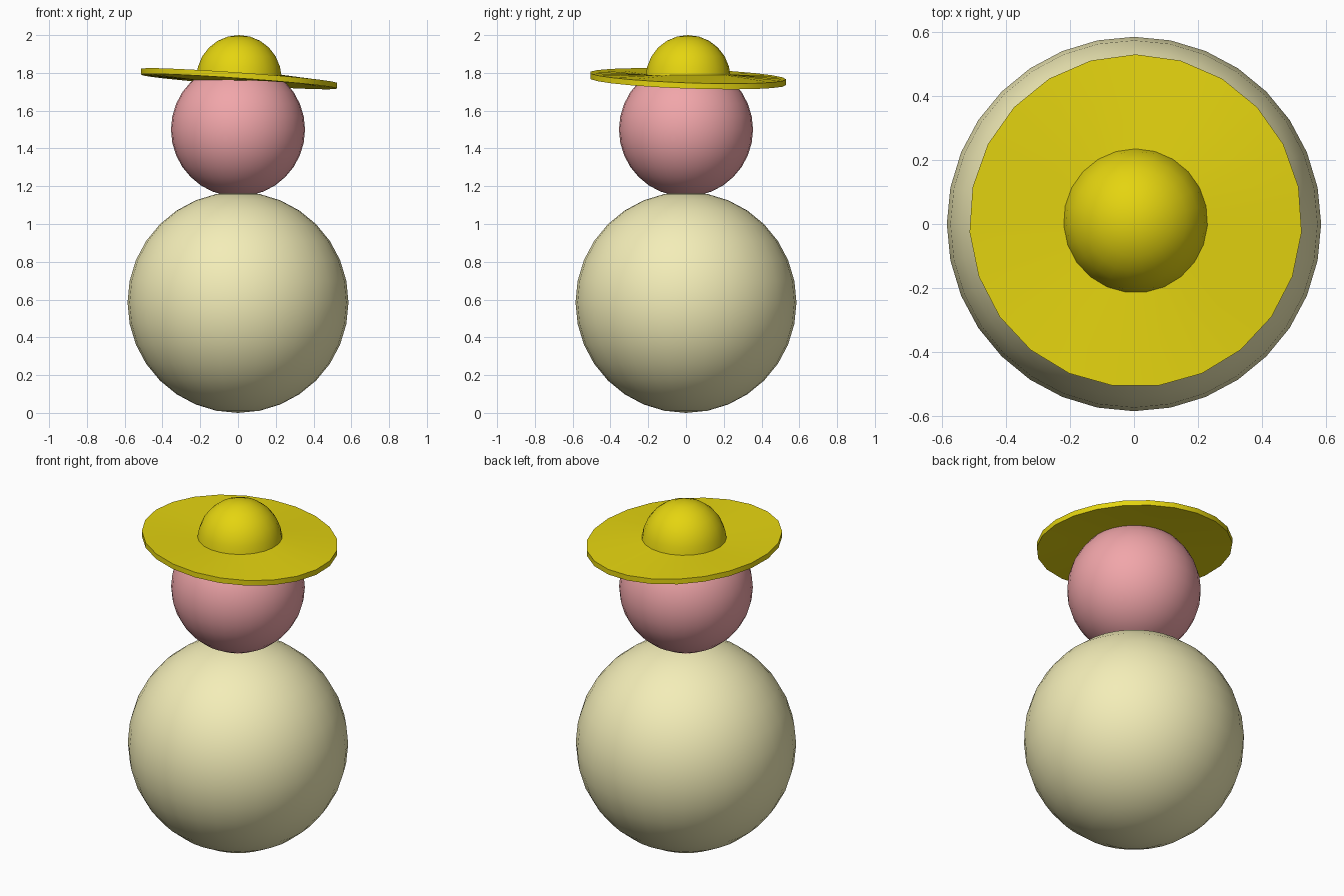
import bpy, bmesh
from math import sin, cos, pi, radians

if "Cube" in bpy.data.objects:
    bpy.data.objects.remove(bpy.data.objects["Cube"])


def material(name, rgb):
    m = bpy.data.materials.new(name)
    m.diffuse_color = (*rgb, 1)
    m.use_nodes = True
    m.node_tree.nodes["Principled BSDF"].inputs["Base Color"].default_value = m.diffuse_color
    return m


def ball(name, radius, z, mat, segments=32, rings=16):
    bpy.ops.mesh.primitive_uv_sphere_add(segments=segments, ring_count=rings,
                                         radius=radius, location=(0, 0, z))
    ob = bpy.context.object
    ob.name = name
    ob.data.materials.append(mat)
    bpy.ops.object.shade_smooth()
    return ob


cream = material("cream", (0.90, 0.85, 0.48))
pink = material("pink", (0.88, 0.38, 0.40))
yellow = material("yellow", (0.78, 0.66, 0.005))

# Body and head
ball("body", 0.585, 0.585, cream)
ball("head", 0.355, 1.5, pink)

# Hat: 23-sided, slightly off centre, domed crown over a wavy brim
N, CX, CY = 23, 0.005, 0.01
angles = [pi / 2 + 2 * pi * i / N for i in range(N)]
bm = bmesh.new()


def ring(r, height):
    return [bm.verts.new((CX + r * cos(a), CY + r * sin(a), height(a))) for a in angles]


def bridge(lower, upper):
    for i in range(N):
        j = (i + 1) % N
        bm.faces.new((lower[i], lower[j], upper[j], upper[i]))


def wave(a):
    # left side lifts, right and back droop
    return -0.037 * cos(a) - 0.018 * sin(a) - 0.006


# Brim underside, edge and top
THICK = 0.03
under_in = ring(0.22, lambda a: 1.79 - THICK)
under_out = ring(0.52, lambda a: 1.79 - THICK + wave(a))
top_out = ring(0.52, lambda a: 1.79 + wave(a))
top_in = ring(0.225, lambda a: 1.79)
bridge(under_in, under_out)
bridge(under_out, top_out)
bridge(top_out, top_in)

# Crown dome
last = top_in
for d in (15, 30, 45, 60, 75):
    t = radians(d)
    nxt = ring(0.225 * cos(t), lambda a: 1.775 + 0.225 * sin(t))
    bridge(last, nxt)
    last = nxt
tip = bm.verts.new((CX, CY, 2.0))
for i in range(N):
    bm.faces.new((last[i], last[(i + 1) % N], tip))
bm.faces.new(under_in)
bmesh.ops.recalc_face_normals(bm, faces=bm.faces)

mesh = bpy.data.meshes.new("hat")
bm.to_mesh(mesh)
bm.free()
hat = bpy.data.objects.new("hat", mesh)
bpy.context.collection.objects.link(hat)
mesh.materials.append(yellow)
bpy.ops.object.select_all(action='DESELECT')
hat.select_set(True)
bpy.context.view_layer.objects.active = hat
bpy.ops.object.shade_smooth_by_angle(angle=radians(30))
